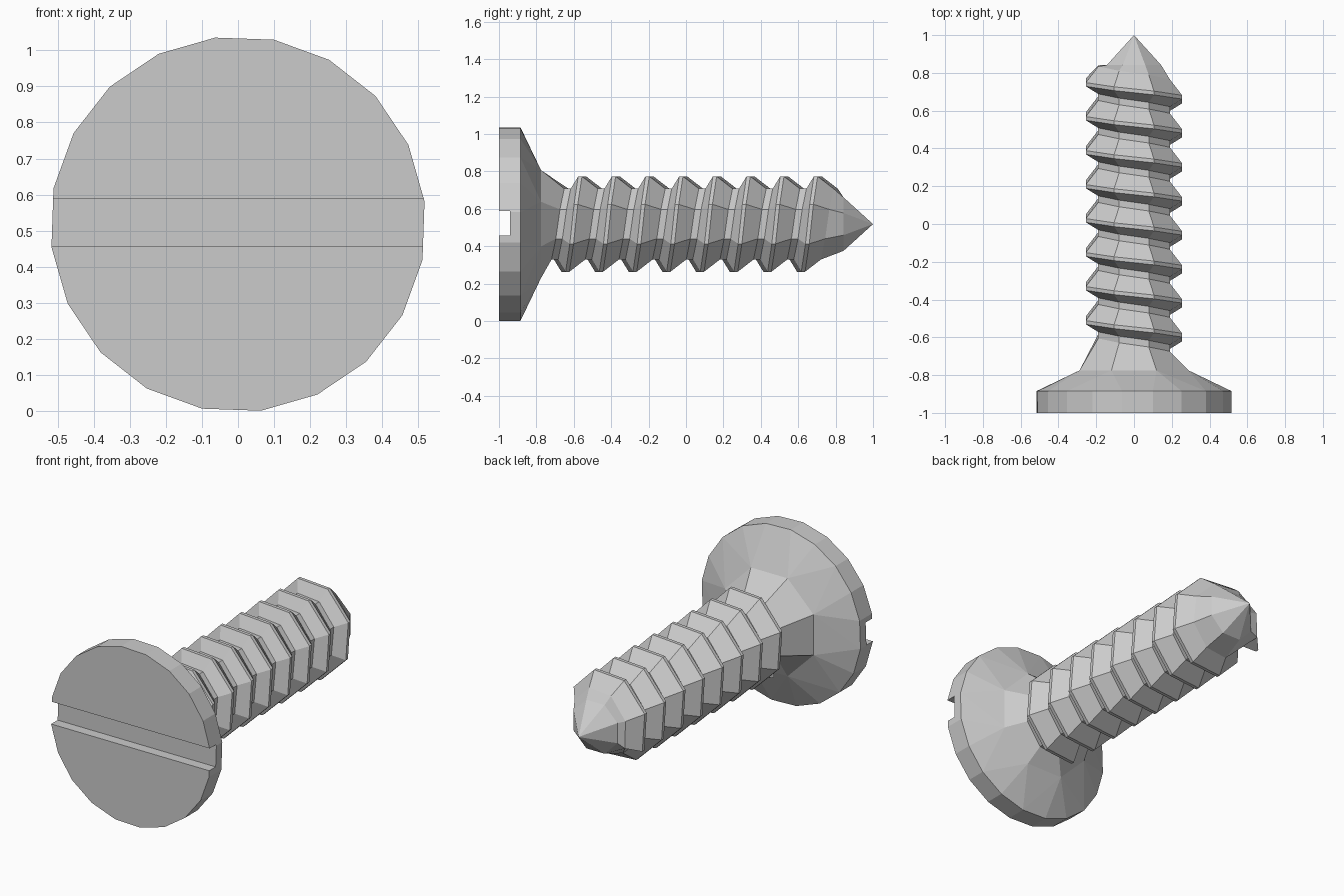
import bpy, bmesh
from math import cos, sin, radians
from mathutils import Vector, Matrix

cube = bpy.data.objects.get("Cube")
if cube:
    bpy.data.objects.remove(cube, do_unlink=True)

CENTRE_Z = 0.518
PITCH = 0.18
ROOT, CREST = 0.205, 0.276

steel = bpy.data.materials.new("grey_steel")
steel.use_nodes = True
steel.diffuse_color = (0.6, 0.6, 0.6, 1)
steel.node_tree.nodes["Principled BSDF"].inputs["Base Color"].default_value = (0.6, 0.6, 0.6, 1)


def polar(r, y, angle):
    a = radians(angle)
    return Vector((r * cos(a), y, CENTRE_Z + r * sin(a)))


def make_object(name, bm):
    bmesh.ops.recalc_face_normals(bm, faces=bm.faces[:])
    mesh = bpy.data.meshes.new(name)
    bm.to_mesh(mesh)
    bm.free()
    mesh.materials.append(steel)
    obj = bpy.data.objects.new(name, mesh)
    bpy.context.collection.objects.link(obj)
    return obj


# Countersunk head: round rim narrowing to an octagonal neck
bm = bmesh.new()
for r, y, sides, turn in ((0.521, -1, 20, 7), (0.521, -0.885, 20, 7), (0.312, -0.775, 8, 22.5)):
    for i in range(sides):
        bm.verts.new(polar(r, y, turn + i * 360 / sides))
bmesh.ops.convex_hull(bm, input=bm.verts[:])
bmesh.ops.dissolve_limit(bm, angle_limit=radians(0.5), verts=bm.verts[:], edges=bm.edges[:])
head = make_object("screw_head", bm)

# Driver slot cut across the head
bm = bmesh.new()
bmesh.ops.create_cube(bm, size=1, matrix=Matrix.Translation((0, -1, 0.522))
                      @ Matrix.Diagonal((1.4, 0.12, 0.132, 1)))
cutter = make_object("slot_cutter", bm)
cutter.hide_render = True
cut = head.modifiers.new("slot", "BOOLEAN")
cut.operation = "DIFFERENCE"
cut.solver = "EXACT"
cut.object = cutter
bpy.context.view_layer.update()
evaluated = head.evaluated_get(bpy.context.evaluated_depsgraph_get())
slotted = bpy.data.meshes.new_from_object(evaluated)
head.modifiers.clear()
head.data = slotted
bpy.data.objects.remove(cutter, do_unlink=True)

# Threaded shank: a helical strip of the thread profile, eight columns per turn
profile = ((-0.085, ROOT), (-0.05, ROOT), (-0.01, CREST), (0.01, CREST), (0.095, ROOT))
START, COLUMNS = -112.5, 64
bm = bmesh.new()
columns = []
for c in range(COLUMNS):
    angle = START + 45 * c
    crest_y = -0.60 + PITCH * angle / 360
    column = []
    for p, (dy, r) in enumerate(profile):
        if p == 0 and c >= 8:
            column.append(columns[c - 8][-1])   # shared with the previous turn
        else:
            column.append(bm.verts.new(polar(r, min(crest_y + dy, 0.84), angle)))
    columns.append(column)
for a, b in zip(columns, columns[1:]):
    for p in range(len(profile) - 1):
        bm.faces.new((a[p], b[p], b[p + 1], a[p + 1]))

# Blunt faces where the thread starts and ends
bm.faces.new(columns[0])
bm.faces.new(columns[-1])
bm.faces.new((columns[0][0], columns[0][-1], columns[7][0]))
bm.faces.new((columns[-1][0], columns[-1][-1], columns[-8][-1]))


def octagon(r, y):
    return [bm.verts.new(polar(r, y, START + 45 * i)) for i in range(8)]


def loft(low, high):
    for i in range(8):
        j = (i + 1) % 8
        bm.faces.new((low[i], low[j], high[j], high[i]))


# Neck flaring into the head, and the pointed tip
loft(octagon(0.312, -0.775), [col[0] for col in columns[:8]])
shoulder = octagon(0.155, 0.842)
loft([col[-1] for col in columns[-8:]], shoulder)
point = bm.verts.new((0, 1, CENTRE_Z))
for i in range(8):
    bm.faces.new((shoulder[i], shoulder[(i + 1) % 8], point))
make_object("threaded_shank", bm)
